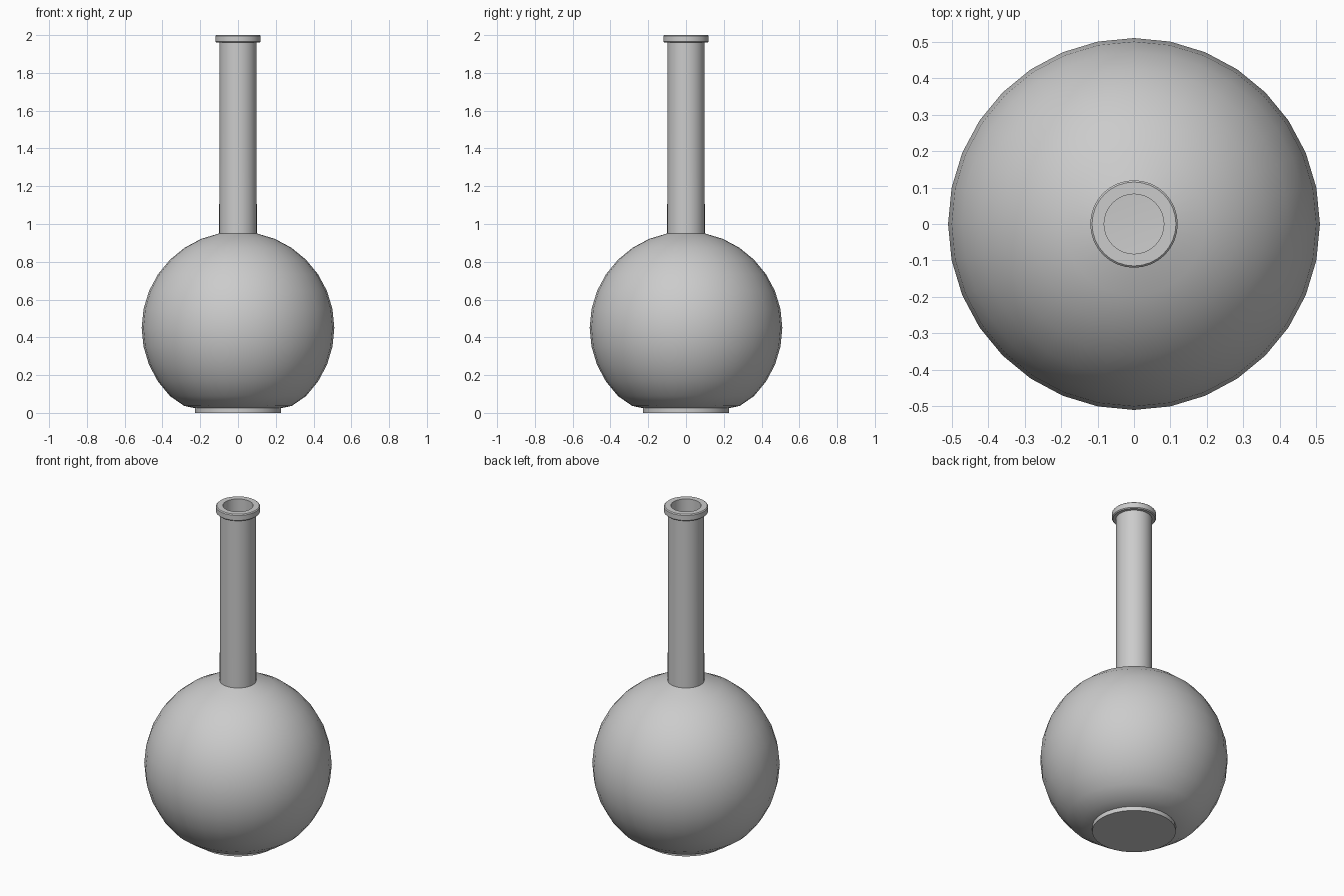
import bpy, bmesh, math

if "Cube" in bpy.data.objects:
    bpy.data.objects.remove(bpy.data.objects["Cube"])

SIDES = 32


def lathe(name, profile):
    """Revolve (radius, z) points about z; radius 0 makes a pole."""
    bm = bmesh.new()
    rings = []
    for r, z in profile:
        if r < 1e-6:
            rings.append([bm.verts.new((0, 0, z))])
        else:
            rings.append([bm.verts.new((r * math.cos(math.tau * i / SIDES),
                                        r * math.sin(math.tau * i / SIDES), z))
                          for i in range(SIDES)])
    for a, b in zip(rings, rings[1:]):
        for i in range(SIDES):
            j = (i + 1) % SIDES
            quad = [a[i % len(a)], a[j % len(a)], b[j % len(b)], b[i % len(b)]]
            bm.faces.new(list(dict.fromkeys(quad)))
    bmesh.ops.recalc_face_normals(bm, faces=bm.faces)
    me = bpy.data.meshes.new(name)
    bm.to_mesh(me)
    bm.free()
    ob = bpy.data.objects.new(name, me)
    bpy.context.collection.objects.link(ob)
    bpy.ops.object.select_all(action='DESELECT')
    ob.select_set(True)
    bpy.context.view_layer.objects.active = ob
    bpy.ops.object.shade_smooth_by_angle(angle=math.radians(30))
    return ob


def arc(radius, first, last):
    """Round bulb profile from ring `first` to `last`, 11.25 degrees apart."""
    return [(radius * math.sin(math.pi * k / 16), 0.45 + radius * math.cos(math.pi * k / 16))
            for k in range(first, last + 1)]


# hollow flask: foot, round bulb, neck, lip, then back down the inside
outer = [(0, 0), (0.228, 0), (0.228, 0.025), (0.285, 0.037)]
outer += arc(0.51, 1, 12)[::-1]
neck = [(0.098, 1.96)]
lip = [(0.115, 1.96), (0.12, 1.965), (0.12, 1.995), (0.115, 2.0), (0.082, 2.0)]
inner = [(0.082, 0.93)] + arc(0.49, 2, 12) + [(0.27, 0.055), (0.22, 0.043), (0, 0.043)]
lathe("flask", outer + neck + lip + inner)
